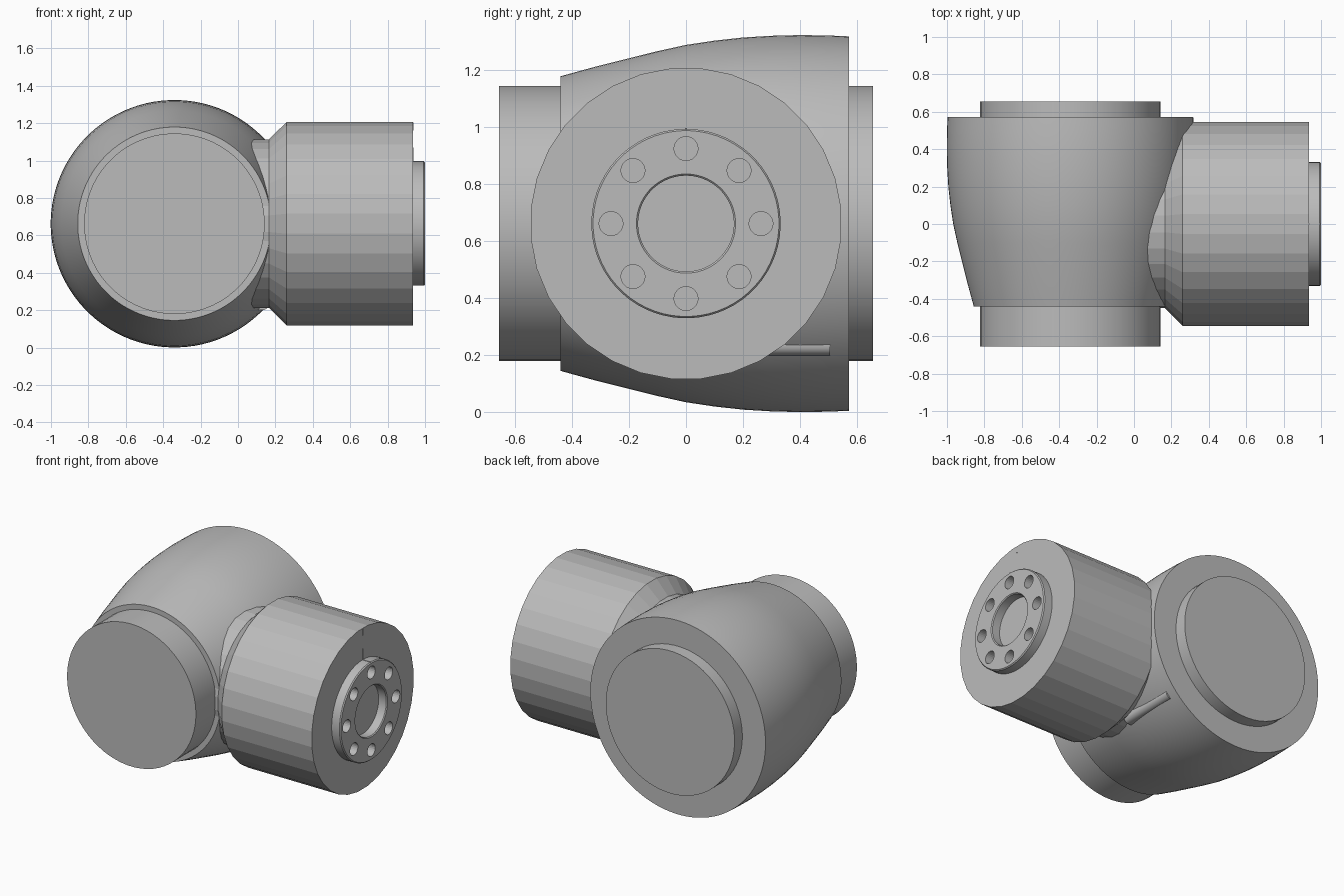
import bpy, bmesh, math
from mathutils import Matrix, Vector

if "Cube" in bpy.data.objects:
    bpy.data.objects.remove(bpy.data.objects["Cube"], do_unlink=True)

ZC = 0.6625          # height shared by both axes
BODY_X = -0.34       # centre of the main body


def material(name, v):
    m = bpy.data.materials.new(name)
    m.use_nodes = True
    m.diffuse_color = (v, v, v, 1)
    m.node_tree.nodes["Principled BSDF"].inputs["Base Color"].default_value = (v, v, v, 1)
    return m


GREY = material("housing grey", 0.5)


def finish(bm, name, smooth=None):
    bmesh.ops.recalc_face_normals(bm, faces=bm.faces)
    me = bpy.data.meshes.new(name)
    bm.to_mesh(me)
    bm.free()
    me.materials.append(GREY)
    ob = bpy.data.objects.new(name, me)
    bpy.context.collection.objects.link(ob)
    bpy.ops.object.select_all(action='DESELECT')
    ob.select_set(True)
    bpy.context.view_layer.objects.active = ob
    if smooth:
        bpy.ops.object.shade_smooth_by_angle(angle=math.radians(smooth))
    return ob


def lathe(name, profile, axis, centre, sides, smooth=None):
    """Closed solid of revolution; profile holds (radius, position along axis)."""
    bm = bmesh.new()
    rings = []
    for r, t in profile:
        ring = []
        for i in range(sides):
            a = 2 * math.pi * (i + 0.5) / sides
            u, w = r * math.cos(a), r * math.sin(a)
            p = Vector((t, u, w)) if axis == 'X' else Vector((u, t, w))
            ring.append(bm.verts.new(p + Vector(centre)))
        rings.append(ring)
    for lo, hi in zip(rings, rings[1:]):
        for i in range(sides):
            j = (i + 1) % sides
            bm.faces.new((lo[i], lo[j], hi[j], hi[i]))
    bm.faces.new(rings[0])
    bm.faces.new(rings[-1])
    return finish(bm, name, smooth)


def box(name, lo, hi, bevel_edges=None, bevel=0.0):
    bm = bmesh.new()
    size = Vector(hi) - Vector(lo)
    mid = (Vector(hi) + Vector(lo)) / 2
    bmesh.ops.create_cube(bm, size=1, matrix=Matrix.Translation(mid) @ Matrix.Diagonal((*size, 1)))
    if bevel_edges:
        edges = [e for e in bm.edges if bevel_edges(e)]
        bmesh.ops.bevel(bm, geom=edges, offset=bevel, segments=5, profile=0.5, affect='EDGES')
    return finish(bm, name, 30 if bevel_edges else None)


# Main body: barrel swelling towards the back
lathe("main_body", [(0.517, -0.44), (0.55, -0.32), (0.58, -0.2), (0.605, -0.1), (0.627, 0.0),
                    (0.642, 0.1), (0.653, 0.2), (0.659, 0.3), (0.6615, 0.4), (0.66, 0.5),
                    (0.657, 0.572)], 'Y', (BODY_X, 0, ZC), 96, 30)

# End covers on both ends of the body
for name, a, b in (("front_cover", -0.655, -0.4), ("back_cover", 0.5, 0.655)):
    lathe(name, [(0.483, a), (0.483, b)], 'Y', (BODY_X, 0, ZC), 64, 30)

# Side housing: neck, chamfer and faceted drum
lathe("side_housing", [(0.452, -0.1), (0.452, 0.165), (0.547, 0.26), (0.547, 0.935)],
      'X', (0, 0, ZC), 32)

# Small rib under the back of the neck
box("neck_rib", (0.06, 0.1, 0.2), (0.165, 0.505, ZC),
    lambda e: all(v.co.z < 0.3 for v in e.verts)
    and abs(e.verts[0].co.y - e.verts[1].co.y) > 0.1, 0.035)

# Output flange with recessed bore
flange = lathe("output_flange", [(0.332, 0.9), (0.332, 0.993), (0.326, 1.0), (0.174, 1.0),
                                 (0.168, 0.994), (0.168, 0.937)], 'X', (0, 0, ZC), 64, 30)

# Ring of eight bolt holes
bm = bmesh.new()
for k in range(8):
    a = k * math.pi / 4
    place = Matrix.Translation((1.0, 0.263 * math.cos(a), ZC + 0.263 * math.sin(a)))
    bmesh.ops.create_cone(bm, cap_ends=True, segments=24, radius1=0.042, radius2=0.042,
                          depth=0.12, matrix=place @ Matrix.Rotation(math.pi / 2, 4, 'Y'))
cutter = finish(bm, "bolt_hole_cutter")
cutter.hide_render = True
bpy.context.view_layer.objects.active = flange
cut = flange.modifiers.new("bolt_holes", 'BOOLEAN')
cut.operation = 'DIFFERENCE'
cut.solver = 'EXACT'
cut.object = cutter
bpy.ops.object.modifier_apply(modifier=cut.name)
bpy.data.objects.remove(cutter, do_unlink=True)

# Alignment ticks on the drum face, flange rim and drum side
box("face_tick_inner", (0.93, -0.003, 0.98), (0.938, 0.003, 1.07))
box("face_tick_outer", (0.93, -0.003, 1.16), (0.938, 0.003, 1.205))
box("flange_tick", (0.935, -0.003, 0.985), (0.995, 0.003, 0.997))
box("side_tick", (0.26, 0.54, ZC - 0.006), (0.31, 0.549, ZC + 0.006))
